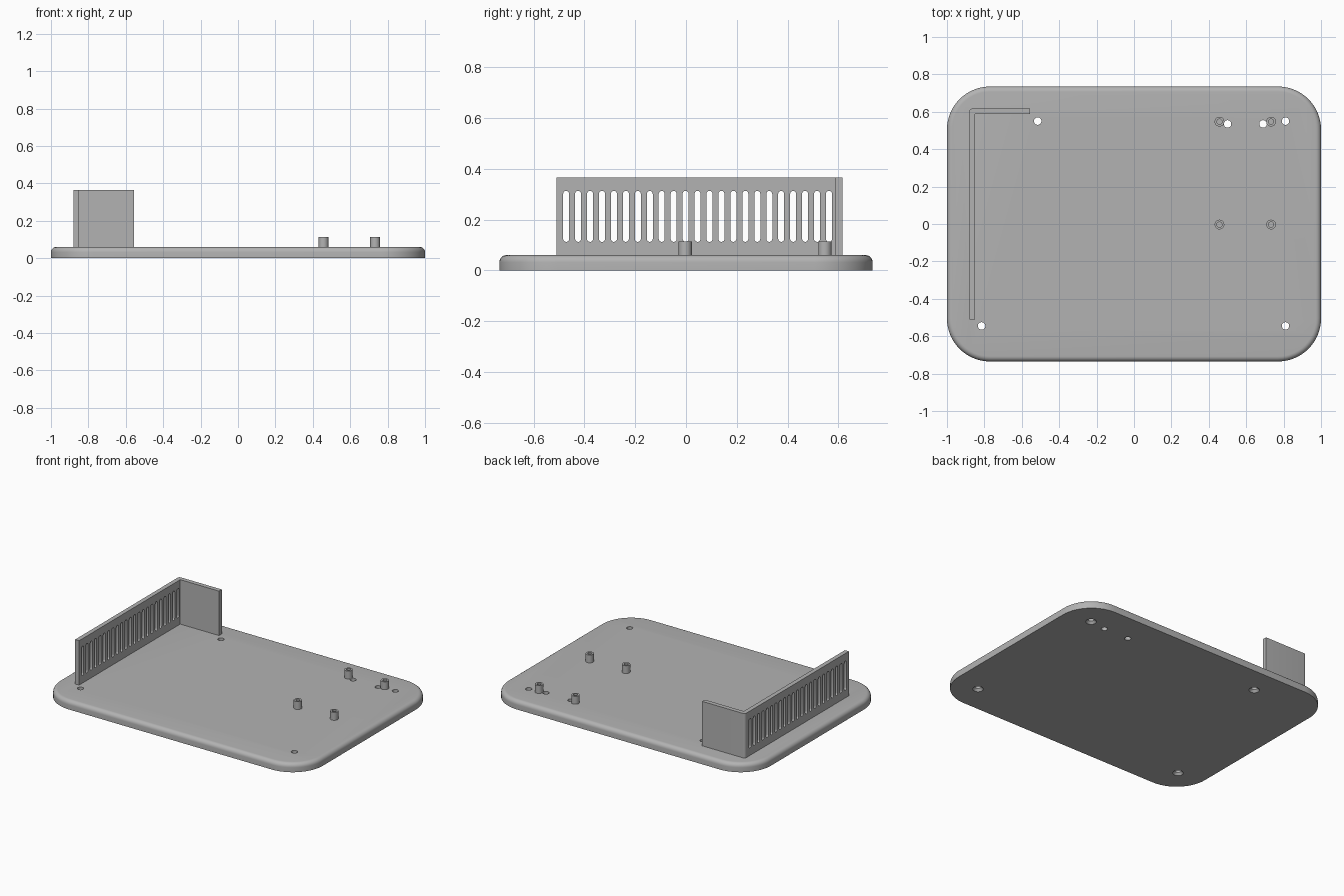
import bpy, bmesh
from math import sin, cos, pi, radians
from mathutils import Matrix

cube = bpy.data.objects.get("Cube")
if cube:
    bpy.data.objects.remove(cube)

grey = bpy.data.materials.new("plain_grey")
grey.use_nodes = True
colour = (0.45, 0.45, 0.45, 1)
grey.diffuse_color = colour
grey.node_tree.nodes["Principled BSDF"].inputs["Base Color"].default_value = colour

PLATE_TOP = 0.06
WALL_TOP = 0.365


def make_object(name, bm):
    bmesh.ops.recalc_face_normals(bm, faces=bm.faces)
    mesh = bpy.data.meshes.new(name)
    bm.to_mesh(mesh)
    bm.free()
    mesh.materials.append(grey)
    obj = bpy.data.objects.new(name, mesh)
    bpy.context.collection.objects.link(obj)
    return obj


def loft(bm, loops):
    """Skin a stack of equal point loops and cap both ends."""
    rings = [[bm.verts.new(p) for p in loop] for loop in loops]
    n = len(rings[0])
    for low, high in zip(rings, rings[1:]):
        for i in range(n):
            j = (i + 1) % n
            bm.faces.new((low[i], low[j], high[j], high[i]))
    bm.faces.new(rings[0][::-1])
    bm.faces.new(rings[-1])


def rounded_rect(hx, hy, r, z, steps=14):
    points = []
    for k, (sx, sy) in enumerate(((1, 1), (-1, 1), (-1, -1), (1, -1))):
        for i in range(steps + 1):
            a = (k + i / steps) * pi / 2
            points.append((sx * (hx - r) + r * cos(a), sy * (hy - r) + r * sin(a), z))
    return points


def round_stack(bm, x, y, levels, n=28):
    """Turned shape from (radius, height) levels."""
    loft(bm, [[(x + r * cos(2 * pi * i / n), y + r * sin(2 * pi * i / n), z)
               for i in range(n)] for r, z in levels])


def cut(obj, cutter):
    cutter.hide_render = True
    mod = obj.modifiers.new("cut", "BOOLEAN")
    mod.operation = "DIFFERENCE"
    mod.solver = "EXACT"
    mod.object = cutter
    bpy.context.view_layer.objects.active = obj
    bpy.ops.object.modifier_apply(modifier=mod.name)
    bpy.data.objects.remove(cutter)


def smooth(obj):
    bpy.ops.object.select_all(action="DESELECT")
    obj.select_set(True)
    bpy.context.view_layer.objects.active = obj
    bpy.ops.object.shade_smooth_by_angle(angle=radians(30))


# Base plate with a rounded upper rim
bm = bmesh.new()
rim = 0.028
loops = [rounded_rect(1, 0.735, 0.23, 0)]
for i in range(7):
    a = i / 6 * pi / 2
    inset = rim * (1 - cos(a))
    loops.append(rounded_rect(1 - inset, 0.735 - inset, 0.23 - inset,
                              PLATE_TOP - rim + rim * sin(a)))
loft(bm, loops)
plate = make_object("base_plate", bm)

# Countersunk screw holes and two plain holes
bm = bmesh.new()
for x, y in ((-0.515, 0.55), (0.81, 0.55), (0.81, -0.545), (-0.815, -0.545)):
    round_stack(bm, x, y, ((0.036, -0.003), (0.02, 0.016), (0.02, 0.1)))
for x in (0.5, 0.69):
    round_stack(bm, x, 0.535, ((0.02, -0.01), (0.02, 0.1)))
cut(plate, make_object("hole_cutter", bm))
smooth(plate)

# L-shaped wall with a softened outer corner
corner = [(-0.865 + 0.015 * cos(a), 0.602 + 0.015 * sin(a))
          for a in (pi / 2 + i * pi / 12 for i in range(7))]
outline = corner + [(-0.88, -0.51), (-0.85, -0.51), (-0.85, 0.587),
                    (-0.555, 0.587), (-0.555, 0.617)]
bm = bmesh.new()
loft(bm, [[(x, y, z) for x, y in outline] for z in (PLATE_TOP - 0.005, WALL_TOP)])
wall = make_object("vent_wall", bm)

# Row of vertical round-ended vent slots
bm = bmesh.new()
half_width, low, high = 0.0118, 0.112, 0.313
for k in range(23):
    y = -0.472 + k * 0.04705
    slot = []
    for i in range(18):
        a = (i if i < 9 else i - 1) * pi / 8
        mid = high - half_width if i < 9 else low + half_width
        slot.append((y + half_width * cos(a), mid + half_width * sin(a)))
    loft(bm, [[(x, p, z) for p, z in slot] for x in (-0.9, -0.83)])
cut(wall, make_object("slot_cutter", bm))
smooth(wall)

# Four hollow mounting posts
for side, x in (("right", 0.457), ("left", 0.733)):
    for end, y in (("back", 0.547), ("front", -0.003)):
        bm = bmesh.new()
        round_stack(bm, x, y, ((0.026, PLATE_TOP - 0.005), (0.026, 0.114),
                               (0.014, 0.114), (0.014, PLATE_TOP + 0.002)))
        smooth(make_object(f"post_{end}_{side}", bm))
